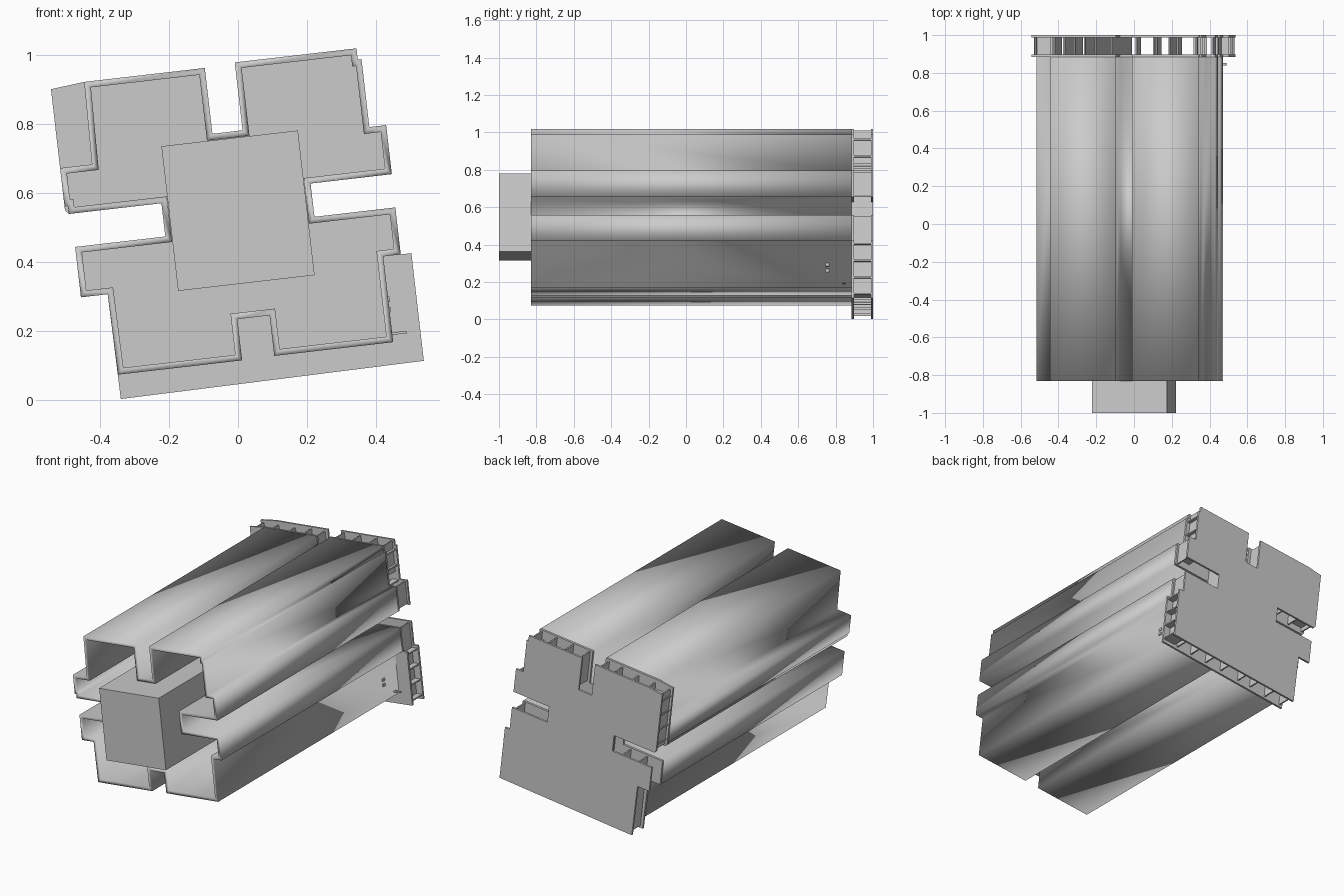
import bpy
import bmesh
from math import sin, cos, radians

cube = bpy.data.objects.get("Cube")
if cube:
    bpy.data.objects.remove(cube, do_unlink=True)

TILT, CENTRE_Z = radians(6.6), 0.549
FRONT, PLATE_Y, BACK = -0.83, 0.885, 1.0
THIN = 0.012

grey = bpy.data.materials.new("plain grey")
grey.use_nodes = True
colour = (0.6, 0.6, 0.6, 1)
grey.diffuse_color = colour
grey.node_tree.nodes["Principled BSDF"].inputs["Base Color"].default_value = colour


def place(u, y, v):
    """Turn section coordinates into the tilted model space."""
    return (u * cos(TILT) - v * sin(TILT), y,
            CENTRE_Z + u * sin(TILT) + v * cos(TILT))


def add_prism(bm, outline, y0, y1, capped=True):
    """Extrude a clockwise outline from y0 to y1."""
    a = [bm.verts.new(place(u, y0, v)) for u, v in outline]
    b = [bm.verts.new(place(u, y1, v)) for u, v in outline]
    n = len(outline)
    for i in range(n):
        j = (i + 1) % n
        bm.faces.new((a[i], a[j], b[j], b[i]))
    if capped:
        bm.faces.new(a[::-1])
        bm.faces.new(b)


def finish(bm, name):
    mesh = bpy.data.meshes.new(name)
    bm.to_mesh(mesh)
    bm.free()
    obj = bpy.data.objects.new(name, mesh)
    bpy.context.collection.objects.link(obj)
    mesh.materials.append(grey)
    bpy.ops.object.select_all(action='DESELECT')
    obj.select_set(True)
    bpy.context.view_layer.objects.active = obj
    bpy.ops.object.shade_smooth_by_angle(angle=radians(30))
    return obj


def prism(name, outline, y0, y1, capped=True):
    bm = bmesh.new()
    add_prism(bm, outline, y0, y1, capped)
    return finish(bm, name)


def rect(u0, v0, u1, v1):
    return [(u0, v0), (u0, v1), (u1, v1), (u1, v0)]


# Section pieces shared by the body and the end plates
top = [(-.40, .422), (-.048, .422), (-.048, .23), (.04, .23), (.04, .428), (.395, .428),
       (.395, .395), (.406, .395), (.406, .197), (.455, .197), (.455, .054),
       (.218, .054), (.218, -.043), (.454, -.043), (.454, -.18)]
left_arms = [(-.403, -.197), (-.481, -.197), (-.481, -.05), (-.218, -.05),
             (-.218, .047), (-.488, .047)]

# Hollow body with a channel along the underside
body_outline = top + [(.403, -.18), (.403, -.43), (.056, -.43), (.056, -.312),
                      (-.038, -.312), (-.038, -.432), (-.40, -.432)] + left_arms
body_outline += [(-.488, .07), (-.498, .07), (-.498, .182), (-.405, .182)]
body = prism("body_shell", body_outline, FRONT, PLATE_Y, capped=False)
shell = body.modifiers.new("wall", 'SOLIDIFY')
shell.thickness = 0.018
shell.offset = -1
shell.use_even_offset = True

# Core block standing out at the front
prism("core_block", rect(-.199, -.211, .199, .211), -1.0, PLATE_Y)

# End plates, wider at two corners
plate_outline = top + [(.485, -.18), (.485, -.494), (-.40, -.503)] + left_arms
plate_outline += [(-.498, .06), (-.498, .412)]
prism("inner_end_plate", plate_outline, PLATE_Y, PLATE_Y + THIN)
prism("outer_end_plate", plate_outline, BACK - THIN, BACK)

# Ribs between the end plates
ribs = bmesh.new()


def upright(u, v0, v1):
    add_prism(ribs, rect(u - .004, v0, u + .004, v1), PLATE_Y + THIN, BACK - THIN)


def level(v, u0, u1):
    add_prism(ribs, rect(u0, v - .004, u1, v + .004), PLATE_Y + THIN, BACK - THIN)


for u in (-.48, -.38, -.27):
    upright(u, .06, .40)
for u in (-.38, -.27):
    upright(u, -.49, -.06)
for u in (-.16, -.07):
    upright(u, -.48, .41)
for u in (.06, .17, .28, .38):
    upright(u, .24, .42)
    upright(u, -.48, -.40)
upright(.44, -.47, -.05)
upright(.44, .06, .19)
upright(.21, -.20, .20)
for i in range(4):
    level(-.47 + .09 * i, .40, .48)
    level(.09 + .09 * i, -.49, -.40)
    level(.10 + .09 * i, .36, .40)
finish(ribs, "end_ribs")

# Small fittings on the lower side wall
for i, v in enumerate((-.335, -.305)):
    prism(f"side_mark_{i + 1}", rect(.402, v - .008, .407, v + .008), .745, .765)
prism("side_pin", rect(.40, -.409, .445, -.402), .838, .852)
